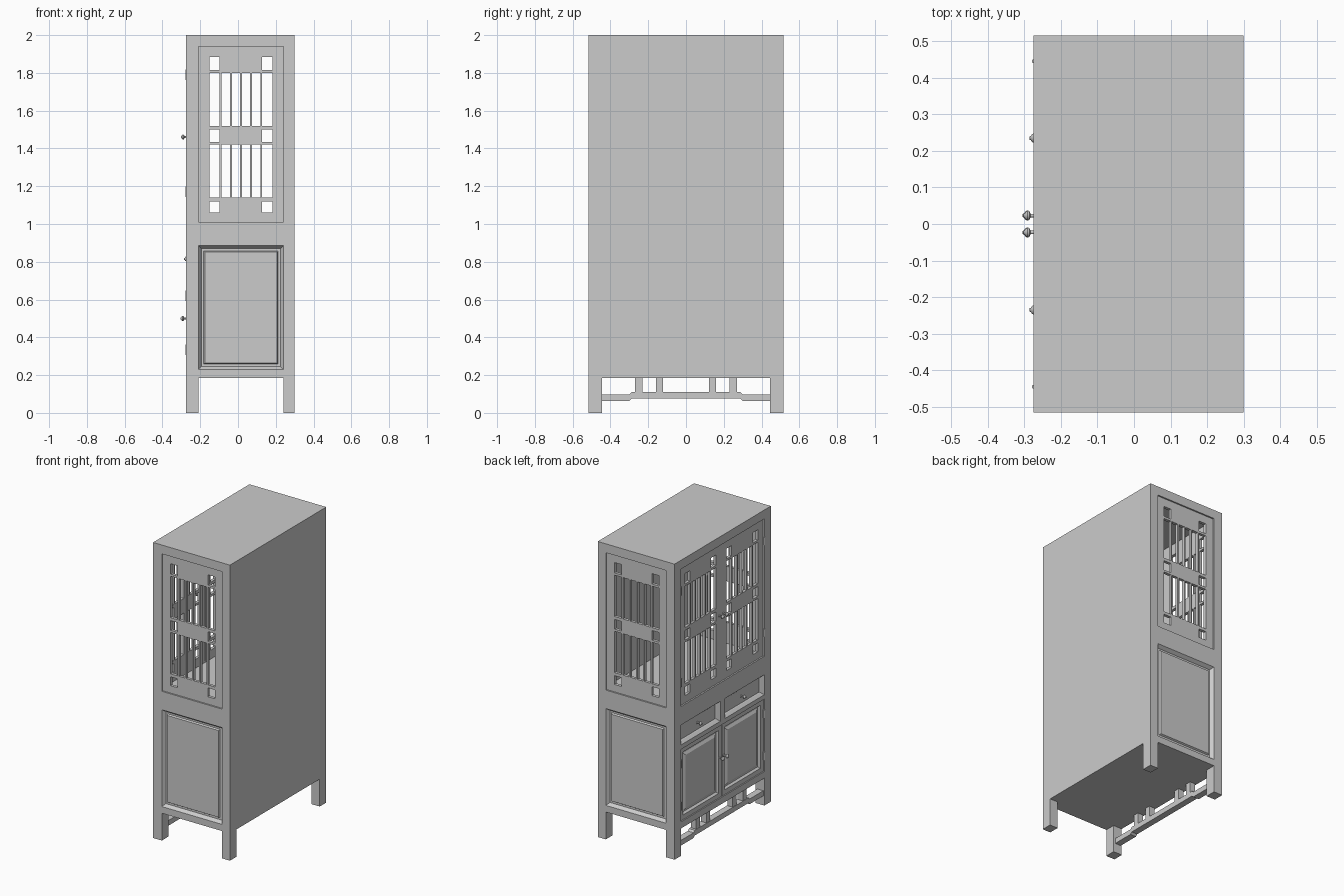
import bpy, bmesh
from math import pi, sin, cos

if "Cube" in bpy.data.objects:
    bpy.data.objects.remove(bpy.data.objects["Cube"])

FX, SY = -0.275, 0.515          # door-side plane and half width


def finish(name, bm, smooth=False):
    bmesh.ops.recalc_face_normals(bm, faces=bm.faces)
    me = bpy.data.meshes.new(name)
    bm.to_mesh(me)
    bm.free()
    ob = bpy.data.objects.new(name, me)
    bpy.context.collection.objects.link(ob)
    if smooth:
        bpy.ops.object.select_all(action='DESELECT')
        ob.select_set(True)
        bpy.context.view_layer.objects.active = ob
        bpy.ops.object.shade_smooth_by_angle(angle=0.6)
    return ob


def box(name, x, y, z):
    bm = bmesh.new()
    bmesh.ops.create_cube(bm, size=1)
    for v in bm.verts:
        v.co = [(a + b) / 2 + c * (b - a) for c, (a, b) in zip(v.co, (x, y, z))]
    return finish(name, bm)


# Face mappings: across, up, depth inward -> world position
def front(u, z, d):
    return (FX + d, u, z)


def side(s):
    return lambda u, z, d: (u, s * (SY - d), z)


# Carcass carved from one block: legs, cabinet cavity, windows, panel pockets
body = box("cabinet_body", (FX, 0.30), (-SY, SY), (0, 2))
cuts = [((-1, 1), (-0.445, 0.445), (-1, 0.185)),
        ((-0.21, 0.24), (-1, 1), (-1, 0.185)),
        ((-0.245, 0.28), (-0.485, 0.485), (1.0, 1.96)),
        ((-0.21, 0.24), (-1, 1), (1.01, 1.94)),
        ((-1, 0), (-0.445, 0.445), (1.01, 1.94)),
        ((-1, FX + 0.025), (-0.445, 0.445), (0.23, 0.72))]
for s in (-1, 1):
    cuts.append(((-0.21, 0.24), tuple(sorted((s * (SY - 0.025), s))), (0.23, 0.885)))
    cuts.append(((-1, FX + 0.04), tuple(sorted((s * 0.025, s * 0.445))), (0.75, 0.885)))
bpy.context.view_layer.objects.active = body
for c in cuts:
    cutter = box("cutter", *c)
    cutter.hide_render = True
    m = body.modifiers.new("cut", 'BOOLEAN')
    m.operation, m.solver, m.object = 'DIFFERENCE', 'EXACT', cutter
    bpy.ops.object.modifier_apply(modifier=m.name)
    bpy.data.objects.remove(cutter)


# Moulded panel: rectangular rings given as (inset, depth)
def panel(name, place, u0, u1, z0, z1, rings):
    bm = bmesh.new()
    loops = [[bm.verts.new(place(u, z, d)) for u, z in
              ((u0 + i, z0 + i), (u1 - i, z0 + i), (u1 - i, z1 - i), (u0 + i, z1 - i))]
             for i, d in rings]
    for a, b in zip(loops, loops[1:]):
        for k in range(4):
            n = (k + 1) % 4
            bm.faces.new((a[k], a[n], b[n], b[k]))
    bm.faces.new(loops[0])
    bm.faces.new(loops[-1])
    return finish(name, bm)


# Lattice plate: grid with open cells, extruded
def lattice(name, place, centre, w):
    us = [-w, -0.167, -0.113, -0.103, -0.058, -0.048, -0.005]
    us += [-u for u in reversed(us)]
    zs = [1.01, 1.06, 1.12, 1.14, 1.42, 1.435, 1.50, 1.52, 1.80, 1.815, 1.885, 1.94]
    bm = bmesh.new()
    grid = [[bm.verts.new(place(centre + u, z, 0.01)) for u in us] for z in zs]
    for r in range(len(zs) - 1):
        for c in range(len(us) - 1):
            if (r in (1, 5, 9) and c in (1, 11)) or (r in (3, 7) and c % 2):
                continue
            bm.faces.new((grid[r][c], grid[r][c + 1], grid[r + 1][c + 1], grid[r + 1][c]))
    geo = bmesh.ops.extrude_face_region(bm, geom=bm.faces[:], use_keep_orig=True)
    a, b = place(0, 0, 0), place(0, 0, 0.02)
    bmesh.ops.translate(bm, vec=[q - p for p, q in zip(a, b)],
                        verts=[v for v in geo['geom'] if isinstance(v, bmesh.types.BMVert)])
    return finish(name, bm)


# Turned knob pointing towards -x
def knob(name, x, y, z):
    prof = [(0, 0.009), (0.003, 0.009), (0.005, 0.005), (0.018, 0.005), (0.021, 0.012),
            (0.026, 0.014), (0.031, 0.010), (0.034, 0.006), (0.037, 0.005), (0.038, 0.002)]
    n = 16
    bm = bmesh.new()
    loops = [[bm.verts.new((x - d, y + r * cos(2 * pi * k / n), z + r * sin(2 * pi * k / n)))
              for k in range(n)] for d, r in prof]
    for a, b in zip(loops, loops[1:]):
        for k in range(n):
            bm.faces.new((a[k], a[(k + 1) % n], b[(k + 1) % n], b[k]))
    bm.faces.new(loops[0])
    bm.faces.new(loops[-1])
    return finish(name, bm, True)


# Hinge barrel
def hinge(name, y, z):
    bm = bmesh.new()
    bmesh.ops.create_cone(bm, cap_ends=True, segments=12, radius1=0.006, radius2=0.006, depth=0.055)
    bmesh.ops.translate(bm, vec=(FX + 0.002, y, z), verts=bm.verts)
    return finish(name, bm, True)


SIDE = [(0, 0.03), (0, 0), (0.016, 0.022), (0.028, 0.022), (0.034, 0.012)]
DOOR = [(0, 0.03), (0, 0.008), (0.032, 0.008), (0.042, 0.022), (0.05, 0.022), (0.066, 0.012)]
DRAWER = [(0, 0.045), (0, 0), (0.015, 0.018), (0.017, 0.027)]

for s, tag in ((-1, "right"), (1, "left")):
    # Cabinet ends
    lattice("side_lattice_" + tag, side(s), 0.015, 0.225)
    panel("side_panel_" + tag, side(s), -0.21, 0.24, 0.23, 0.885, SIDE)
    # Doors and drawers
    lattice("lattice_door_" + tag, front, s * 0.223, 0.222)
    u0, u1 = sorted((s * 0.001, s * 0.445))
    panel("lower_door_" + tag, front, u0, u1, 0.23, 0.72, DOOR)
    u0, u1 = sorted((s * 0.025, s * 0.445))
    panel("drawer_" + tag, front, u0, u1, 0.75, 0.885, DRAWER)
    # Hardware
    knob("upper_knob_" + tag, FX + 0.01, s * 0.023, 1.46)
    knob("lower_knob_" + tag, FX + 0.008, s * 0.023, 0.50)
    knob("drawer_knob_" + tag, FX + 0.027, s * 0.235, 0.815)
    for i, z in enumerate((1.79, 1.17, 0.62, 0.335)):
        hinge(f"hinge_{tag}_{i}", s * 0.445, z)
    # Apron pickets
    for i, y in enumerate((0.25, 0.14)):
        box(f"apron_picket_{tag}_{i}", (-0.265, -0.225),
            (s * y - 0.019, s * y + 0.019), (0.105, 0.19))

# Stepped apron rail
half = [(0.45, 0.063), (0.30, 0.063), (0.288, 0.075)]
top = [(0.288, 0.11), (0.30, 0.098), (0.45, 0.098)]
outline = half + [(-y, z) for y, z in reversed(half)] + [(-y, z) for y, z in reversed(top)] + top
bm = bmesh.new()
f = bm.faces.new([bm.verts.new((-0.267, y, z)) for y, z in outline])
geo = bmesh.ops.extrude_face_region(bm, geom=[f], use_keep_orig=True)
bmesh.ops.translate(bm, vec=(0.044, 0, 0),
                    verts=[v for v in geo['geom'] if isinstance(v, bmesh.types.BMVert)])
finish("apron_rail", bm)
